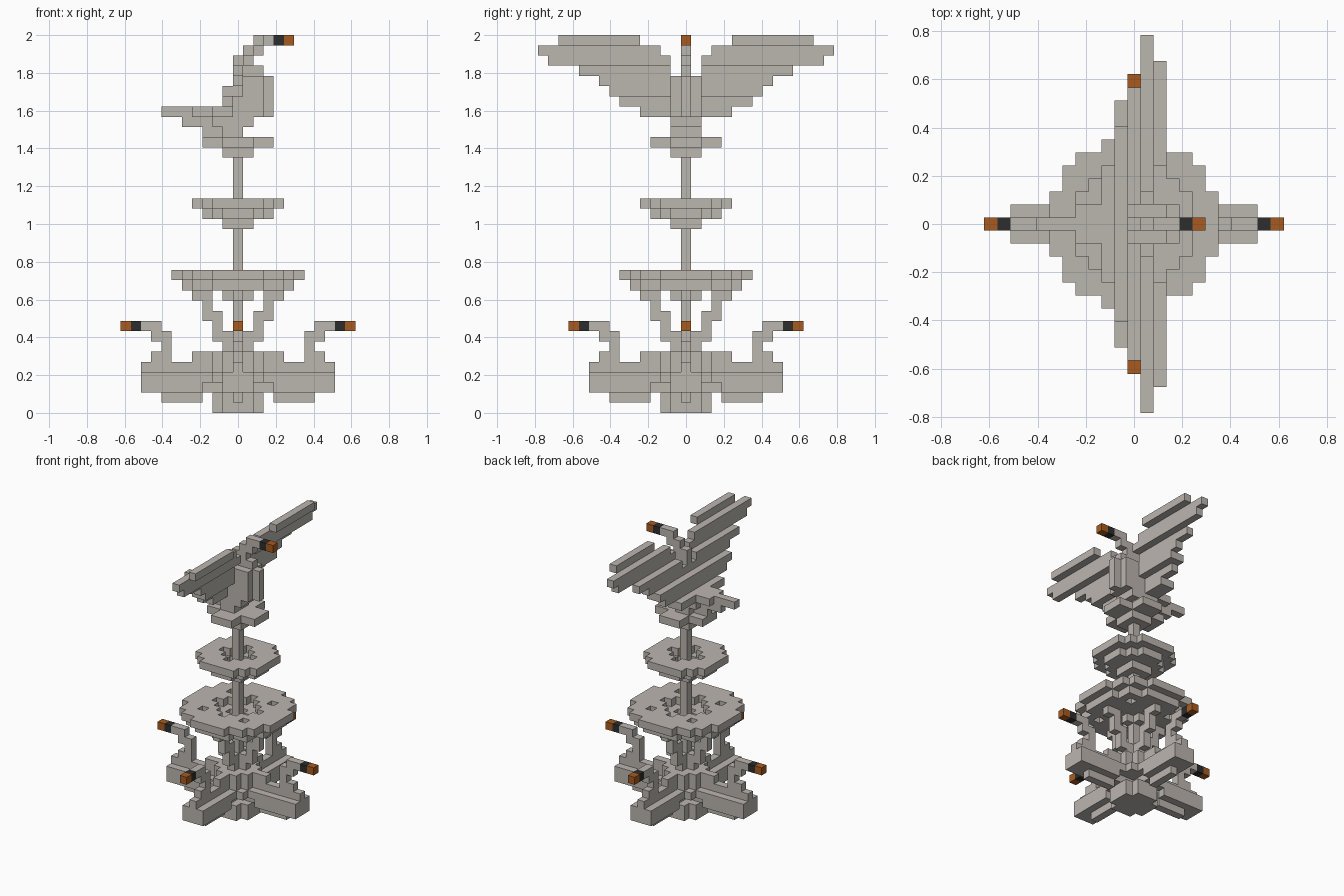
import bpy, bmesh
from mathutils import Vector

if "Cube" in bpy.data.objects:
    bpy.data.objects.remove(bpy.data.objects["Cube"], do_unlink=True)

U = 2 / 37  # size of one block


def material(name, rgb):
    m = bpy.data.materials.new(name)
    m.use_nodes = True
    m.diffuse_color = (*rgb, 1)
    m.node_tree.nodes["Principled BSDF"].inputs["Base Color"].default_value = (*rgb, 1)
    return m


stone = material("pale stone", (0.5, 0.465, 0.43))
dark = material("dark collar", (0.026, 0.026, 0.027))
copper = material("copper tip", (0.39, 0.105, 0.014))


def box(x0, x1, y0, y1, z0, z1):
    """Block cells of an inclusive range."""
    return {(x, y, z) for x in range(x0, x1 + 1)
            for y in range(y0, y1 + 1) for z in range(z0, z1 + 1)}


def strip(x0, x1, z0, z1=None, w=0):
    """Bar along x, w blocks to each side of the centre line."""
    return box(x0, x1, -w, w, z0, z0 if z1 is None else z1)


def four(cells):
    """Repeat cells around the vertical axis."""
    out = set()
    for x, y, z in cells:
        out |= {(x, y, z), (-y, x, z), (-x, -y, z), (y, -x, z)}
    return out


def both(cells):
    """Mirror cells across the y centre plane."""
    return cells | {(x, -y, z) for x, y, z in cells}


def disc(widths, z, hole=-1):
    """Stepped disc: widths[i] is the half width at distance i; diamond hole."""
    r = len(widths) - 1
    return {(x, y, z) for x in range(-r, r + 1) for y in range(-r, r + 1)
            if abs(y) <= widths[abs(x)] and abs(x) + abs(y) > hole}


def build(name, cells, mat):
    """Mesh of the outer faces of a set of cells."""
    bm = bmesh.new()
    verts = {}

    def vert(p):
        key = tuple(round(c) for c in p)
        if key not in verts:
            x, y, z = key
            verts[key] = bm.verts.new(((x / 2) * U, (y / 2) * U, (z / 2 + 0.5) * U))
        return verts[key]

    for c in sorted(cells):
        for axis in range(3):
            for s in (-1, 1):
                n = Vector((0, 0, 0))
                n[axis] = s
                if tuple(round(a + b) for a, b in zip(c, n)) in cells:
                    continue
                a = Vector((0, 0, 0))
                a[(axis + 1) % 3] = 1
                b = n.cross(a)
                mid = Vector(c) * 2 + n
                bm.faces.new([vert(mid + q) for q in (a + b, b - a, -a - b, a - b)])
    bmesh.ops.dissolve_limit(bm, angle_limit=0.01, verts=bm.verts, edges=bm.edges)
    me = bpy.data.meshes.new(name)
    bm.to_mesh(me)
    bm.free()
    me.materials.append(mat)
    ob = bpy.data.objects.new(name, me)
    bpy.context.collection.objects.link(ob)
    return ob


# Cross-shaped foot with keels and ridges
foot = disc([2, 2, 1], 0) | disc([2, 2, 1], 1) | disc([2, 2, 2], 3)
foot |= four(strip(4, 7, 1) | strip(0, 3, 2) | strip(4, 9, 2, w=1)
             | strip(0, 9, 3, w=1) | strip(0, 9, 4) | strip(0, 4, 5)
             | strip(0, 2, 4, 5, w=1))
build("foot", foot, stone)

# Four spouts rising from the foot
build("foot_spouts", four(strip(7, 8, 5) | strip(7, 7, 6) | strip(7, 8, 7)
                          | strip(8, 9, 8)), stone)
build("foot_spout_collars", four(strip(10, 10, 8)), dark)
build("foot_spout_tips", four(strip(11, 11, 8)), copper)

# Curved struts under the large basin
build("basin_struts", four(strip(1, 1, 6) | strip(1, 2, 7) | strip(2, 2, 8)
                           | strip(2, 3, 9) | strip(3, 3, 10) | strip(3, 4, 11)), stone)

# Central shaft
build("shaft", strip(0, 0, 6, 26), stone)

# Large basin with four drain holes
drains = four(box(3, 3, 3, 3, 12, 13))
large = disc([1, 0], 11) | disc([5, 5, 5, 4, 4, 2], 12, 1)
large |= disc([6, 6, 6, 5, 5, 4, 2], 13, 3)
build("large_basin", large - drains, stone)

# Middle basin
middle = disc([1, 1], 18) | disc([3, 3, 2, 1], 19, 1) | disc([4, 4, 4, 3, 2], 20, 2)
build("middle_basin", middle, stone)

# Perch at the top of the shaft
build("perch", disc([1, 1], 25) | disc([3, 3, 1, 1], 26), stone)

# Bird body and tail
body = strip(-1, 0, 27, w=1) | strip(-3, 0, 27) | strip(-2, 1, 28, w=1)
body |= strip(-1, 2, 29, 32, w=1) - strip(-1, -1, 32, w=1)
body |= strip(3, 3, 29, 32) | strip(0, 2, 33)
build("bird_body", body, stone)
build("bird_tail", strip(-7, -1, 29) | strip(-5, -1, 28)
      | strip(-4, -3, 29, w=1) | strip(-2, -2, 29, w=2), stone)

# Bird neck and beak
build("bird_neck", strip(0, 1, 34) | strip(1, 2, 35) | strip(2, 3, 36), stone)
build("beak_collar", strip(4, 4, 36), dark)
build("beak_tip", strip(5, 5, 36), copper)

# Raised wings: feather rows (x start, x end, inner y, outer y, layer)
feathers = [(2, 2, 5, 12, 36), (1, 1, 3, 14, 35), (1, 1, 2, 13, 34),
            (0, 0, 2, 10, 33), (0, 0, 1, 8, 32), (-1, 0, 1, 7, 31),
            (-1, -1, 1, 6, 30), (-2, -1, 1, 4, 29)]
wing = set()
for x0, x1, y0, y1, z in feathers:
    wing |= box(x0, x1, y0, y1, z, z)
build("bird_wings", both(wing), stone)
